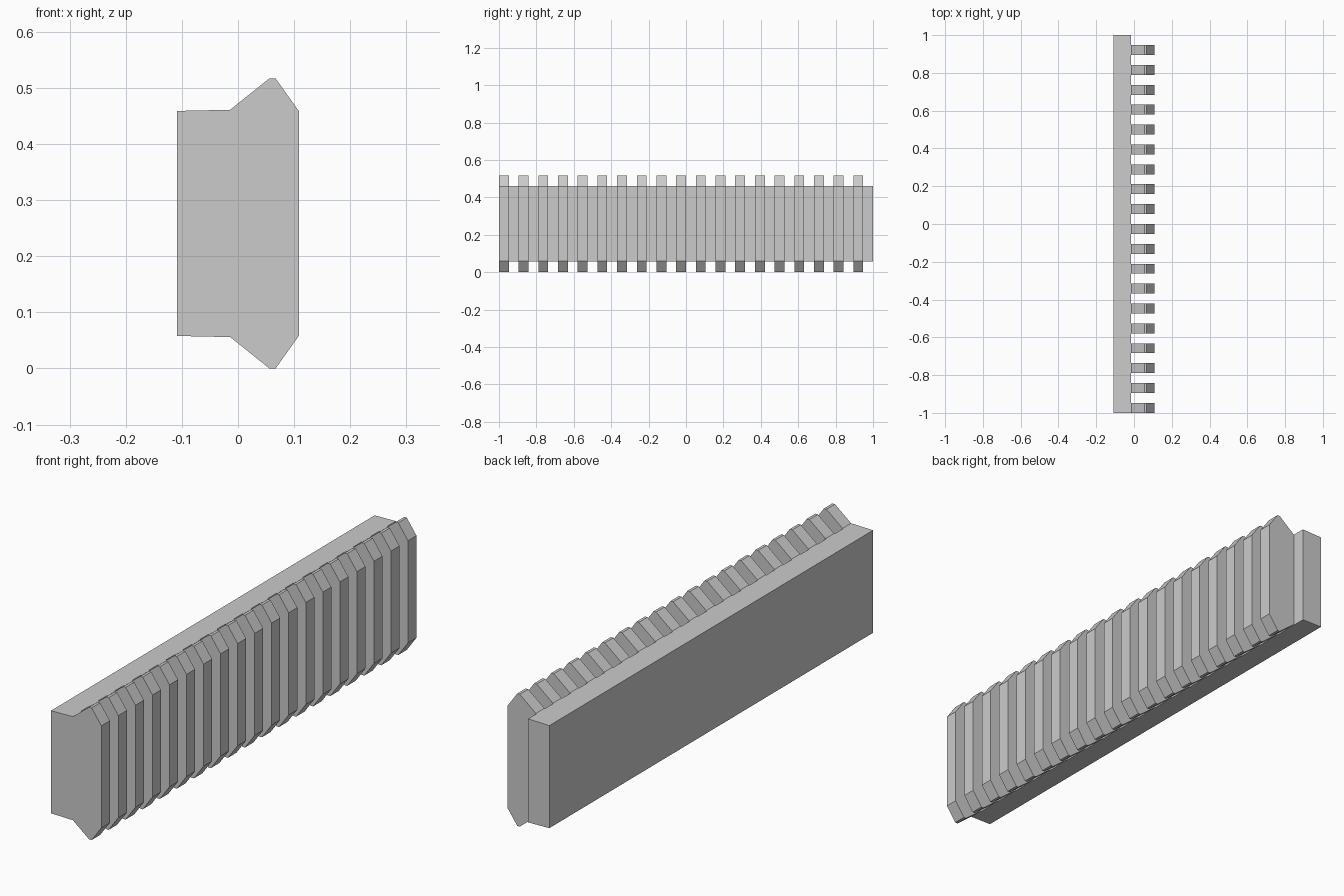
import bpy

if "Cube" in bpy.data.objects:
    bpy.data.objects.remove(bpy.data.objects["Cube"])

COUNT = 19
PITCH = 2.0 / COUNT
X_JOIN = -0.017


def extrude_profile(name, profile, y0, y1):
    """Prism from an (x, z) profile running along y."""
    n = len(profile)
    verts = [(x, y, z) for y in (y0, y1) for x, z in profile]
    faces = [tuple(range(n)), tuple(reversed(range(n, 2 * n)))]
    faces += [(i, i + n, (i + 1) % n + n, (i + 1) % n) for i in range(n)]
    mesh = bpy.data.meshes.new(name)
    mesh.from_pydata(verts, [], faces)
    mesh.update()
    obj = bpy.data.objects.new(name, mesh)
    bpy.context.collection.objects.link(obj)
    return obj


# Long flat backing slab
extrude_profile("backing_slab",
                [(-0.109, 0.058), (X_JOIN, 0.056), (X_JOIN, 0.461), (-0.109, 0.459)],
                -1.0, 1.0)

# One rib with flared top and bottom, repeated along the slab
ribs = extrude_profile("ribs",
                       [(X_JOIN, 0.056), (-0.014, 0.056), (0.056, 0.0), (0.067, 0.0),
                        (0.109, 0.059), (0.109, 0.458), (0.067, 0.517), (0.056, 0.517),
                        (-0.014, 0.461), (X_JOIN, 0.461)],
                       -1.0, -1.0 + PITCH / 2)
array = ribs.modifiers.new("repeat", 'ARRAY')
array.count = COUNT
array.use_relative_offset = False
array.use_constant_offset = True
array.constant_offset_displace = (0, PITCH, 0)
